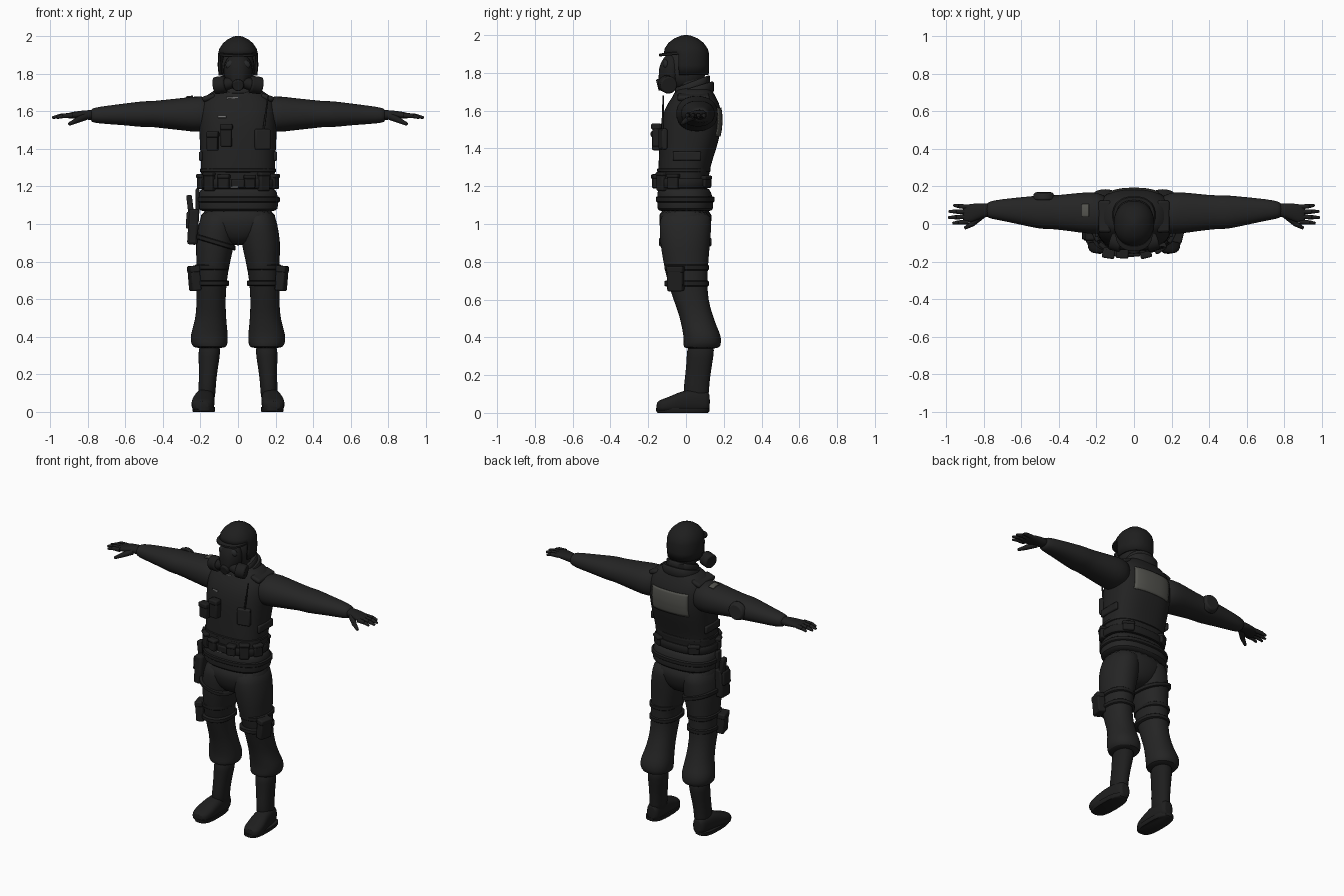
import bpy, bmesh, math
from mathutils import Vector, Matrix

if "Cube" in bpy.data.objects:
    bpy.data.objects.remove(bpy.data.objects["Cube"])


def material(name, rgb):
    m = bpy.data.materials.new(name)
    m.use_nodes = True
    col = (*rgb, 1)
    m.diffuse_color = col
    bsdf = m.node_tree.nodes["Principled BSDF"]
    bsdf.inputs["Base Color"].default_value = col
    bsdf.inputs["Roughness"].default_value = 0.8
    return m


CLOTH = material("black cloth", (0.018, 0.018, 0.018))
VEST = material("vest black", (0.016, 0.016, 0.016))
GEAR = material("gear black", (0.013, 0.013, 0.013))
LENS = material("dark lens", (0.02, 0.021, 0.022))
PATCH = material("grey patch", (0.085, 0.085, 0.075))
TAG = material("light tag", (0.16, 0.16, 0.16))


def finish(name, bm, mat, subsurf=0, bevel=0, angle=45):
    bmesh.ops.recalc_face_normals(bm, faces=bm.faces[:])
    me = bpy.data.meshes.new(name)
    bm.to_mesh(me)
    bm.free()
    me.materials.append(mat)
    me.shade_smooth()
    me.set_sharp_from_angle(angle=math.radians(angle))
    ob = bpy.data.objects.new(name, me)
    bpy.context.scene.collection.objects.link(ob)
    if bevel:
        b = ob.modifiers.new("bevel", 'BEVEL')
        b.width, b.segments = bevel, 2
    if subsurf:
        s = ob.modifiers.new("subsurf", 'SUBSURF')
        s.levels = s.render_levels = subsurf
    return ob


# Rings are (position on axis, centre 1, centre 2, radius 1, radius 2)
def loft(name, rings, mat, axis='z', s=1, n=24, power=2.2, subsurf=1, tilt=(0, 0), drop=None):
    bm = bmesh.new()
    loops = []
    for t, c1, c2, r1, r2 in rings:
        loop = []
        for i in range(n):
            a = 2 * math.pi * i / n
            c, d = math.cos(a), math.sin(a)
            u = c1 + r1 * math.copysign(abs(c) ** (2 / power), c)
            v = c2 + r2 * math.copysign(abs(d) ** (2 / power), d)
            x, y, z = {'z': (u, v, t), 'x': (t, u, v), 'y': (u, t, v)}[axis]
            if axis == 'z':
                z += tilt[0] * (u - c1) + tilt[1] * (v - c2)
            loop.append(bm.verts.new((s * x, y, z)))
        loops.append(loop)
    for lo, hi in zip(loops, loops[1:]):
        for i in range(n):
            j = (i + 1) % n
            bm.faces.new((lo[i], lo[j], hi[j], hi[i]))
    if not drop:
        bm.faces.new(loops[0])
    bm.faces.new(loops[-1])
    if drop:
        gone = [f for f in bm.faces if drop(f.calc_center_median())]
        bmesh.ops.delete(bm, geom=gone, context='FACES')
    return finish(name, bm, mat, subsurf)


def band(name, z, h, cx, cy, rx, ry, mat=GEAR, tilt=(0, 0), power=2.4):
    rings = [(z - h / 2, cx, cy, rx - .006, ry - .006), (z - h / 3, cx, cy, rx, ry),
             (z + h / 3, cx, cy, rx, ry), (z + h / 2, cx, cy, rx - .006, ry - .006)]
    return loft(name, rings, mat, subsurf=0, tilt=tilt, power=power, n=32)


def box(name, loc, size, mat=GEAR, turn=0, lean=0, bevel=.008):
    bm = bmesh.new()
    bmesh.ops.create_cube(bm, size=1)
    m = Matrix.Translation(loc) @ Matrix.Rotation(turn, 4, 'Z') @ Matrix.Rotation(lean, 4, 'Y')
    bm.transform(m @ Matrix.Diagonal((*size, 1)))
    return finish(name, bm, mat, bevel=bevel, angle=35)


def stick(name, p, q, r1, r2, mat=GEAR, n=14, bevel=0):
    p, q = Vector(p), Vector(q)
    bm = bmesh.new()
    bmesh.ops.create_cone(bm, cap_ends=True, segments=n, radius1=r1, radius2=r2, depth=(q - p).length)
    rot = (q - p).to_track_quat('Z', 'Y').to_matrix().to_4x4()
    bm.transform(Matrix.Translation((p + q) / 2) @ rot)
    return finish(name, bm, mat, bevel=bevel)


def ball(name, loc, size, mat):
    bm = bmesh.new()
    bmesh.ops.create_uvsphere(bm, u_segments=24, v_segments=16, radius=1)
    bm.transform(Matrix.Translation(loc) @ Matrix.Diagonal((*size, 1)))
    return finish(name, bm, mat)


def patch(name, loc, rot, w, h, target, mat):
    bm = bmesh.new()
    bmesh.ops.create_grid(bm, x_segments=14, y_segments=10, size=.5)
    bm.transform(Matrix.Diagonal((w, h, 1, 1)))
    ob = finish(name, bm, mat)
    ob.location, ob.rotation_euler = loc, rot
    w = ob.modifiers.new("wrap", 'SHRINKWRAP')
    w.target, w.wrap_method, w.offset = target, 'PROJECT', .004
    w.use_project_z, w.use_negative_direction, w.use_positive_direction = True, True, False
    t = ob.modifiers.new("thickness", 'SOLIDIFY')
    t.thickness, t.offset = .005, 0
    return ob


# Torso with vest, jacket hem and pelvis
torso = loft("vest_torso", [
    (1.16, 0, -.012, .195, .135), (1.22, 0, -.015, .195, .132), (1.3, 0, -.01, .197, .137),
    (1.4, 0, .01, .202, .152), (1.5, 0, .025, .207, .163), (1.58, 0, .032, .207, .157),
    (1.64, 0, .04, .2, .138), (1.69, 0, .045, .165, .102), (1.73, 0, .045, .095, .085)],
    VEST, power=2.6, n=32)
loft("jacket_hem", [(1.065, 0, -.004, .195, .135), (1.075, 0, -.004, .212, .148), (1.12, 0, -.003, .216, .15),
                    (1.17, 0, -.01, .208, .143), (1.2, 0, -.012, .195, .13)], CLOTH, power=2.5, n=32)
loft("pelvis", [(.885, 0, -.005, .05, .07), (.93, 0, -.005, .13, .12), (1.0, 0, -.004, .203, .142),
                (1.1, 0, -.003, .208, .145)], CLOTH, power=2.3)
band("vest_lower_edge", 1.285, .02, 0, -.011, .203, .142, VEST)
for s, side in ((1, "left"), (-1, "right")):
    box(side + "_shoulder_strap", (s * .155, .04, 1.672), (.07, .17, .03), VEST, lean=s * .3, bevel=.012)
    box(side + "_vest_side_strap", (s * .198, .005, 1.36), (.02, .15, .05), VEST)

# Belts and belt pouches
band("main_belt", 1.215, .05, 0, -.014, .21, .148)
band("lower_belt", 1.13, .03, 0, -.004, .222, .156)
box("belt_buckle", (0, -.162, 1.215), (.07, .02, .045))
box("buckle_mark", (-.02, -.173, 1.195), (.04, .006, .008), TAG, bevel=0)
for i, (deg, w, h) in enumerate([(-20, .06, .08), (-48, .06, .1), (-72, .055, .07), (-112, .06, .075),
                                 (-138, .06, .1), (-162, .05, .08), (50, .07, .06), (130, .07, .06)]):
    a = math.radians(deg)
    c, d = math.cos(a), math.sin(a)
    turn = math.atan2(d / .148, c / .205)
    box(f"belt_pouch_{i + 1}", (.2 * c, -.014 + .148 * d, 1.225), (.045, w, h), turn=turn)
    box(f"belt_pouch_flap_{i + 1}", (.202 * c, -.014 + .15 * d, 1.215 + h / 2), (.05, w + .006, .022), turn=turn)

# Chest pouches, panel and radio
for x, z, h in ((-.135, 1.44, .1), (-.062, 1.47, .12)):
    box("chest_pouch", (x, -.152, z), (.06, .05, h), turn=x * 1.2)
    box("chest_pouch_flap", (x, -.158, z + h / 2 - .014), (.066, .05, .032), turn=x * 1.2)
box("radio_pocket", (.13, -.122, 1.45), (.085, .03, .11), VEST, turn=.25)
stick("radio_antenna", (.135, -.125, 1.49), (.16, -.12, 1.68), .006, .004)
patch("vest_label", (-.085, -.3, 1.57), (math.pi / 2, 0, 0), .045, .01, torso, TAG)
patch("back_patch", (0, .3, 1.54), (-math.pi / 2, 0, 0), .265, .15, torso, PATCH)

# Collar, neck and head
band("outer_collar", 1.695, .06, 0, .04, .115, .108, CLOTH, (0, .3))
band("inner_collar", 1.73, .05, 0, .035, .095, .092, CLOTH, (0, .38))
box("collar_tag", (-.03, -.071, 1.668), (.06, .006, .012), TAG, bevel=0)
loft("neck", [(1.65, 0, .03, .08, .08), (1.85, 0, .015, .072, .08)], CLOTH)
ball("hooded_head", (0, .0, 1.83), (.088, .108, .125), CLOTH)

# Helmet with open face and brim
helmet = loft("helmet", [
    (1.79, 0, .003, .103, .117), (1.84, 0, .002, .108, .121), (1.9, 0, .002, .107, .121),
    (1.93, 0, .001, .1, .113), (1.96, 0, 0, .081, .092), (1.982, 0, 0, .055, .063), (1.996, 0, 0, .027, .03),
    (2.0, 0, 0, .008, .008)], GEAR, n=40, subsurf=0, drop=lambda c: c.z < 1.9 and c.y < -.045)
shell = helmet.modifiers.new("thickness", 'SOLIDIFY')
shell.thickness, shell.offset = .012, -1
band("helmet_brim", 1.905, .016, 0, -.037, .1, .107, GEAR, (0, .1))

# Gas mask with lenses, outlet and side filters
loft("gas_mask", [(-.04, 0, 1.815, .086, .105), (-.09, 0, 1.81, .075, .098), (-.12, 0, 1.8, .055, .08),
                  (-.138, 0, 1.785, .036, .058), (-.145, 0, 1.775, .02, .035)], GEAR, 'y')
stick("mask_outlet", (0, -.11, 1.745), (0, -.152, 1.735), .036, .03, bevel=.005)
for s, side in ((1, "left"), (-1, "right")):
    ball(side + "_mask_lens", (s * .036, -.106, 1.845), (.03, .016, .026), LENS)
    stick(side + "_filter_neck", (s * .02, -.11, 1.755), (s * .07, -.105, 1.742), .028, .034)
    stick(side + "_filter", (s * .065, -.106, 1.743), (s * .125, -.09, 1.735), .046, .046, n=24, bevel=.008)

# Arms, hands, legs and boots
for s, side in ((1, "left"), (-1, "right")):
    sleeve = loft(side + "_sleeve", [
        (.12, .05, 1.585, .09, .08), (.2, .058, 1.584, .115, .1), (.28, .06, 1.584, .108, .088),
        (.4, .062, 1.584, .092, .076), (.46, .063, 1.585, .09, .068), (.5, .063, 1.584, .09, .071),
        (.6, .069, 1.583, .074, .058), (.7, .075, 1.58, .058, .049), (.77, .075, 1.578, .046, .04),
        (.785, .074, 1.578, .034, .03)], CLOTH, 'x', s)
    loft(side + "_palm", [(.75, .075, 1.578, .034, .028), (.8, .073, 1.58, .037, .026),
                          (.85, .062, 1.58, .048, .021), (.89, .053, 1.577, .05, .017),
                          (.912, .052, 1.575, .044, .012)], GEAR, 'x', s)
    for i, (x, y0, y1) in enumerate([(.965, .012, .004), (.988, .039, .034), (.985, .065, .067), (.96, .09, .1)]):
        mid = (s * (.9 + x) / 2, (y0 + y1) / 2, 1.575)
        stick(f"{side}_finger_{i + 1}", (s * .88, y0, 1.577), mid, .014, .012, n=10)
        stick(f"{side}_fingertip_{i + 1}", mid, (s * x, y1, 1.565), .0125, .007, n=10, bevel=.003)
    stick(side + "_thumb_base", (s * .81, .045, 1.572), (s * .86, .0, 1.55), .02, .015, n=10)
    stick(side + "_thumb", (s * .855, .003, 1.552), (s * .9, -.022, 1.53), .0155, .009, n=10, bevel=.003)

    loft(side + "_trouser_leg", [
        (.34, .15, .08, .065, .07), (.345, .15, .083, .09, .097), (.37, .153, .087, .099, .1),
        (.41, .153, .086, .1, .1), (.46, .148, .069, .089, .093), (.52, .144, .052, .08, .089),
        (.6, .143, .025, .077, .092), (.7, .141, .006, .081, .107), (.8, .131, -.001, .089, .12),
        (.9, .122, -.005, .106, .133), (1.0, .11, -.003, .1, .14), (1.08, .1, 0, .09, .13)], CLOTH, s=s)
    loft(side + "_boot_shaft", [
        (.04, .168, .06, .045, .06), (.12, .165, .052, .046, .069), (.2, .16, .063, .047, .066),
        (.3, .153, .075, .058, .071), (.37, .15, .08, .06, .075)], GEAR, s=s)
    loft(side + "_boot_foot", [
        (.127, .17, .06, .03, .045), (.11, .17, .06, .042, .056), (.05, .173, .064, .05, .063),
        (-.02, .18, .06, .056, .058), (-.08, .187, .045, .062, .044), (-.13, .19, .036, .058, .035),
        (-.158, .19, .034, .035, .025)], GEAR, 'y', s, power=2.6)
    loft(side + "_boot_sole", [(0, .182, -.017, .055, .132), (.006, .182, -.017, .06, .14),
                               (.026, .182, -.017, .061, .142)], GEAR, s=s, power=2.8, subsurf=0)

    # Thigh straps and pouches
    for z in (.685, .77):
        band(side + "_thigh_strap", z, .03, s * .138, .003, .091, .118)
    box(side + "_thigh_pouch", (s * .232, -.055, .71), (.05, .085, .13), turn=-s * .25, lean=s * .08)
    box(side + "_thigh_pouch_flap", (s * .236, -.056, .76), (.053, .09, .035), turn=-s * .25, lean=s * .08)

# Right elbow pad and shoulder patch
stick("right_elbow_pad", (-.48, .13, 1.59), (-.48, .168, 1.592), .062, .05, CLOTH, 28, .008)
patch("right_shoulder_patch", (-.258, .072, 1.8), (0, 0, 0), .036, .065, sleeve, PATCH)

# Holster with sidearm and its leg strap
box("holster", (-.238, -.045, .985), (.055, .09, .19), lean=.06, bevel=.014)
box("holster_cover", (-.258, -.045, 1.02), (.035, .075, .09), lean=.06)
box("sidearm_grip", (-.255, -.025, 1.105), (.03, .045, .1), lean=-.12)
box("holster_hanger", (-.215, -.035, 1.12), (.02, .05, .14))
band("holster_leg_strap", .905, .028, -.125, -.004, .112, .14, tilt=(-.3, 0))
